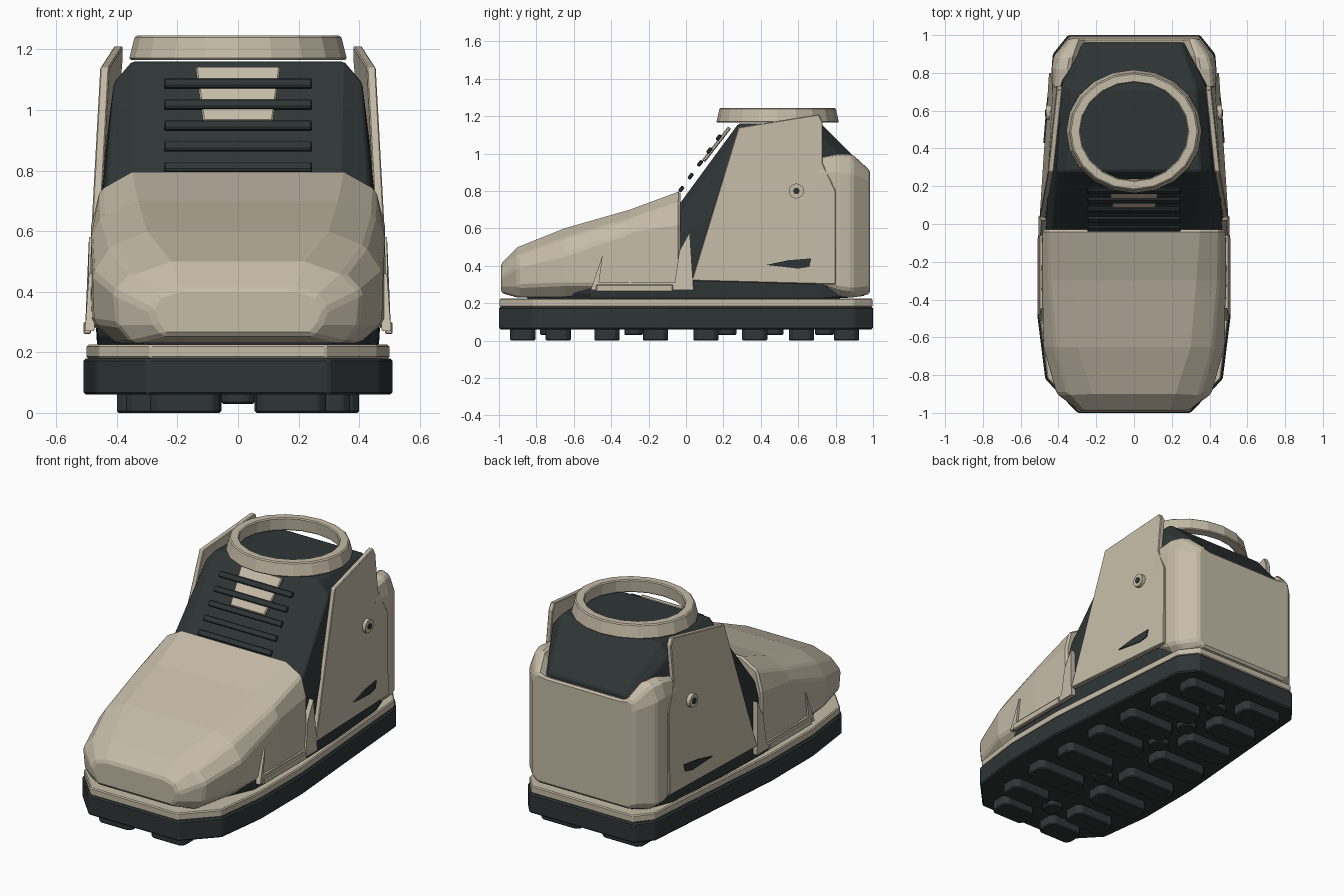
import bpy, bmesh, math
from mathutils import Vector

if "Cube" in bpy.data.objects:
    bpy.data.objects.remove(bpy.data.objects["Cube"])


def material(name, rgb):
    m = bpy.data.materials.new(name)
    m.diffuse_color = (*rgb, 1)
    m.use_nodes = True
    m.node_tree.nodes["Principled BSDF"].inputs["Base Color"].default_value = m.diffuse_color
    return m


BEIGE = material("beige", (0.56, 0.50, 0.39))
DARK = material("dark", (0.028, 0.036, 0.036))


def finish(name, bm, mat, bevel=0.0, seg=1):
    bmesh.ops.recalc_face_normals(bm, faces=bm.faces)
    me = bpy.data.meshes.new(name)
    bm.to_mesh(me)
    bm.free()
    me.materials.append(mat)
    ob = bpy.data.objects.new(name, me)
    bpy.context.collection.objects.link(ob)
    if bevel:
        b = ob.modifiers.new("bevel", "BEVEL")
        b.width, b.segments, b.limit_method = bevel, seg, "ANGLE"
        b.angle_limit = math.radians(28)
    return ob


def plate(name, pts, offset, mat, bevel=0.0):
    """Polygon outline extruded by an offset vector."""
    bm = bmesh.new()
    lo = [bm.verts.new(p) for p in pts]
    hi = [bm.verts.new(Vector(p) + Vector(offset)) for p in pts]
    bm.faces.new(lo)
    bm.faces.new(hi)
    for i in range(len(pts)):
        j = (i + 1) % len(pts)
        bm.faces.new((lo[i], lo[j], hi[j], hi[i]))
    return finish(name, bm, mat, bevel)


def loft(name, sections, mat, bevel=0.0):
    """Symmetric half sections (x, z), bottom to top, skinned along y."""
    bm = bmesh.new()
    rings = []
    for y, half in sections:
        full = half + [(-x, z) for x, z in reversed(half)]
        rings.append([bm.verts.new((x, y, z)) for x, z in full])
    n = len(rings[0])
    for a, b in zip(rings, rings[1:]):
        for i in range(n):
            j = (i + 1) % n
            bm.faces.new((a[i], a[j], b[j], b[i]))
    bm.faces.new(rings[0])
    bm.faces.new(rings[-1])
    return finish(name, bm, mat, bevel)


def outline(inset, z):
    half = [(.30, -1), (.47, -.82), (.51, -.5), (.51, -.1), (.43, .90), (.35, 1)]
    pts = [(x - inset, y * (1 - inset * .4)) for x, y in half]
    return [(x, y, z) for x, y in pts] + [(-x, y, z) for x, y in reversed(pts)]


# sole and welt
plate("sole", outline(0, .06), (0, 0, .12), DARK, .008)
plate("welt", outline(.01, .18), (0, 0, .045), BEIGE, .006)


# tread lugs
def lug(name, x0, x1, y0, y1, z):
    c = .025
    pts = [(x0 + c, y0), (x1 - c, y0), (x1, y0 + c), (x1, y1 - c),
           (x1 - c, y1), (x0 + c, y1), (x0, y1 - c), (x0, y0 + c)]
    plate(name, [(x, y, z) for x, y in pts], (0, 0, .07 - z), DARK, .006)


rows = [(-.94, .06, .29), (-.75, .10, .37), (-.49, .055, .40), (-.23, .055, .40),
        (.04, .055, .40), (.30, .055, .38), (.55, .055, .36), (.79, .07, .34)]
for s in (-1, 1):
    for y, a, b in rows:
        x0, x1 = sorted((s * a, s * b))
        lug("tread_lug", x0, x1, y, y + .135, 0)
for y in (-.78, -.33, .17, .42, .69):
    lug("centre_lug", -.055, .055, y, y + .10, .03)

# dark inner boot
loft("inner_boot", [
    (-.85, [(.30, .22), (.34, .26), (.34, .30), (.30, .34), (.18, .38)]),
    (-.50, [(.46, .22), (.465, .26), (.45, .40), (.38, .48), (.25, .52)]),
    (-.05, [(.465, .22), (.47, .30), (.465, .56), (.44, .65), (.34, .71)]),
    (.28, [(.455, .22), (.46, .30), (.455, .73), (.41, 1.09), (.35, 1.16)]),
    (.72, [(.42, .22), (.42, .30), (.41, .73), (.385, 1.09), (.33, 1.16)]),
    (.88, [(.37, .23), (.37, .30), (.36, .73), (.31, .95), (.27, 1.0)]),
    (.96, [(.30, .24), (.30, .30), (.30, .73), (.28, .88), (.25, .92)]),
], DARK, .008)

# toe cap
loft("toe_cap", [
    (-.99, [(.24, .255), (.27, .29), (.29, .34), (.26, .39), (.19, .41)]),
    (-.90, [(.35, .23), (.40, .29), (.41, .40), (.35, .46), (.22, .50)]),
    (-.65, [(.40, .23), (.475, .30), (.48, .46), (.42, .55), (.30, .60)]),
    (-.30, [(.42, .23), (.49, .30), (.485, .58), (.45, .65), (.33, .70)]),
    (-.03, [(.42, .23), (.485, .30), (.485, .62), (.455, .74), (.35, .80)]),
], BEIGE, .012)

# heel counter with raised corners
loft("heel_counter", [
    (.68, [(.38, .30), (.435, .33), (.435, .90), (.42, .97), (.36, .98), (.25, .85)]),
    (.82, [(.38, .23), (.435, .28), (.435, .90), (.41, .99), (.34, 1.0), (.26, .86)]),
    (.89, [(.37, .23), (.425, .27), (.425, .89), (.39, .98), (.33, 1.0), (.26, .88)]),
    (.985, [(.30, .25), (.34, .28), (.34, .85), (.33, .90), (.30, .91), (.25, .90)]),
], BEIGE, .012)

for s in (-1, 1):
    # ankle side panel
    pts = [(.50, .03, .32), (.455, .28, 1.14), (.41, .71, 1.21), (.41, .73, 1.17),
           (.43, .73, .95), (.445, .80, .80), (.45, .80, .30)]
    plate("side_panel", [(s * x, y, z) for x, y, z in pts], (-s * .03, 0, 0), BEIGE, .004)
    # lower toe wing with swept front fin
    wing = [(.505, -.51, .27), (.492, -.445, .46), (.498, -.465, .31), (.498, -.06, .31),
            (.493, -.035, .48), (.492, .02, .58), (.505, .04, .27)]
    plate("toe_wing", [(s * x, y, z) for x, y, z in wing], (-s * .03, 0, 0), BEIGE)
    bar = [(-.48, .26), (-.07, .26), (-.07, .30), (-.48, .30)]
    plate("wing_bar", [(s * .485, y, z) for y, z in bar], (s * .025, 0, 0), BEIGE, .004)
    # dark side vent
    vent = [(.480, .43, .405), (.470, .55, .43), (.460, .67, .44),
            (.460, .66, .395), (.466, .60, .385)]
    plate("side_vent", [(s * x, y, z) for x, y, z in vent], (-s * .03, 0, 0), DARK)
    # rivet
    for name, r, x, mat in (("rivet", .04, .452, BEIGE), ("rivet_centre", .017, .457, DARK)):
        bpy.ops.mesh.primitive_cylinder_add(vertices=16, radius=r, depth=.03,
                                            location=(s * x, .59, .80),
                                            rotation=(0, math.pi / 2, 0))
        bpy.context.object.name = name
        bpy.context.object.data.materials.append(mat)

# lace bars
for i in range(5):
    y, z = -.025 + i * .05, .81 + i * .069
    d = Vector((0, .011, .014))
    n = Vector((0, -.008, .006))
    c = Vector((0, y, z))
    ends = [c - d - n, c + d - n, c + d + n, c - d + n]
    plate("lace_bar", [p - Vector((.245, 0, 0)) for p in ends], (.49, 0, 0), DARK, .005)

# tongue tab
plate("tongue_tab", [(-.115, .085, .965), (.115, .085, .965), (.14, .225, 1.145),
                     (-.14, .225, 1.145)], (0, .016, -.012), BEIGE, .005)

# ankle collar ring
bm = bmesh.new()
profile = [(1, 1.165), (.945, 1.245), (.79, 1.245), (.81, 1.165)]
N = 20
rings = [[bm.verts.new((.36 * r * math.cos(2 * math.pi * i / N),
                        .49 + .328 * r * math.sin(2 * math.pi * i / N), z))
          for i in range(N)] for r, z in profile]
for k in range(4):
    a, b = rings[k], rings[(k + 1) % 4]
    for i in range(N):
        j = (i + 1) % N
        bm.faces.new((a[i], a[j], b[j], b[i]))
finish("ankle_collar", bm, BEIGE, .006)
